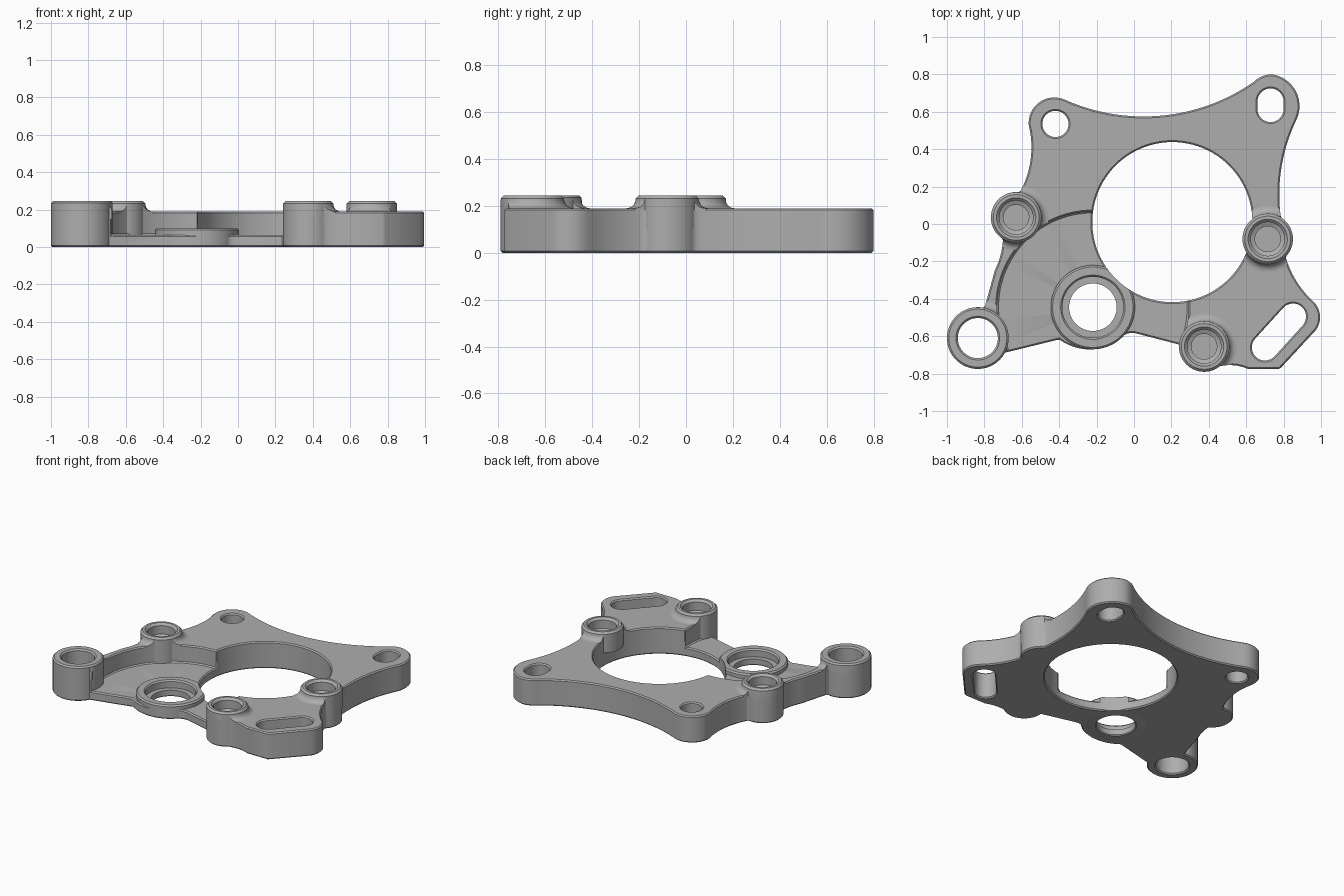
import bpy, bmesh, math
from mathutils import Vector

if "Cube" in bpy.data.objects:
    bpy.data.objects.remove(bpy.data.objects["Cube"], do_unlink=True)

grey = bpy.data.materials.new("cast_grey")
grey.use_nodes = True
grey.diffuse_color = (0.42, 0.42, 0.42, 1)
grey.node_tree.nodes["Principled BSDF"].inputs["Base Color"].default_value = grey.diffuse_color

TOP, FLOOR, BOSS_TOP = 0.19, 0.065, 0.245
HOLE, RING, ANCHOR = (0.205, 0.01), (-0.22, -0.445), (-0.835, -0.61)
SMALL = [(-0.63, 0.035), (0.715, -0.08), (0.375, -0.655)]


def finish(name, bm):
    bmesh.ops.remove_doubles(bm, verts=bm.verts, dist=1e-4)
    bmesh.ops.recalc_face_normals(bm, faces=bm.faces)
    mesh = bpy.data.meshes.new(name)
    bm.to_mesh(mesh)
    bm.free()
    mesh.materials.append(grey)
    ob = bpy.data.objects.new(name, mesh)
    bpy.context.collection.objects.link(ob)
    return ob


def prism(name, pts, z0, z1):
    bm = bmesh.new()
    face = bm.faces.new([bm.verts.new((x, y, z0)) for x, y in pts])
    new = bmesh.ops.extrude_face_region(bm, geom=[face])["geom"]
    bmesh.ops.translate(bm, vec=(0, 0, z1 - z0),
                        verts=[v for v in new if isinstance(v, bmesh.types.BMVert)])
    return finish(name, bm)


def lathe(name, centre, profile, steps=72):
    bm = bmesh.new()
    vs = [bm.verts.new((r, 0, z)) for r, z in profile]
    es = [bm.edges.new(p) for p in zip(vs, vs[1:])]
    bmesh.ops.spin(bm, geom=vs + es, cent=(0, 0, 0), axis=(0, 0, 1),
                   angle=math.tau, steps=steps)
    bmesh.ops.translate(bm, vec=(*centre, 0), verts=bm.verts)
    return finish(name, bm)


def cylinder(centre, r, z0, z1=0.5):
    return lathe("cutter", centre, [(0, z0), (r, z0), (r, z1), (0, z1)], 96)


def slot(a, b, r):
    """Capsule-shaped cutter between two points."""
    a, b = Vector(a), Vector(b)
    base = math.atan2(*(b - a).yx)
    pts = []
    for c, off in ((b, -math.pi / 2), (a, math.pi / 2)):
        for i in range(17):
            t = base + off + math.pi * i / 16
            pts.append((c.x + r * math.cos(t), c.y + r * math.sin(t)))
    return prism("cutter", pts, -0.2, 0.5)


def bake(ob):
    dg = bpy.context.evaluated_depsgraph_get()
    mesh = bpy.data.meshes.new_from_object(ob.evaluated_get(dg))
    ob.modifiers.clear()
    ob.data = mesh


def boolean(ob, cutter, op="DIFFERENCE"):
    m = ob.modifiers.new("bool", "BOOLEAN")
    m.operation, m.object, m.solver = op, cutter, "EXACT"
    bake(ob)
    bpy.data.objects.remove(cutter, do_unlink=True)


def arc(a, m, b):
    """Points on the circle through a, m and b, leaving out a."""
    a, m, b = Vector(a), Vector(m), Vector(b)
    u, v = m - a, b - a
    d = 2 * (u.x * v.y - u.y * v.x)
    c = a + Vector((v.y * u.dot(u) - u.y * v.dot(v), u.x * v.dot(v) - v.x * u.dot(u))) / d
    r = (a - c).length
    t0, t1 = math.atan2(*(a - c).yx), math.atan2(*(b - c).yx)
    sweep = (t1 - t0) % math.tau
    if d < 0:
        sweep -= math.tau
    n = max(3, int(abs(sweep) * r / 0.03), int(abs(sweep) / 0.16))
    return [(c.x + r * math.cos(t0 + sweep * i / n), c.y + r * math.sin(t0 + sweep * i / n))
            for i in range(1, n + 1)]


# Plate outline: each step is a line (end) or an arc (middle, end)
steps = [
    [(.05, .575), (-.37, .665)], [(-.52, .64), (-.563, .53)],
    [(-.552, .35), (-.61, .17)], [(-.765, .035), (-.70, -.08)],
    [(-.713, -.165), (-.745, -.25)], [(-.772, -.35), (-.80, -.448)],
    [(-1.0, -.61), (-.745, -.748)], [(-.69, -.688)], [(-.40, -.617)],
    [(-.22, -.67), (-.08, -.621)], [(-.045, -.59), (0, -.582)], [(.243, -.645)],
    [(.345, -.787), (.46, -.76)], [(.53, -.755), (.61, -.775)], [(.78, -.775)],
    [(.97, -.57)], [(.995, -.50), (.965, -.42)], [(.865, -.30), (.81, -.175)],
    [(.85, -.08), (.785, .035)], [(.785, .28), (.865, .55)],
    [(.86, .72), (.74, .80)], [(.685, .79), (.64, .76)],
]
outline = [(.64, .76)]
for s in steps:
    outline += arc(outline[-1], *s) if len(s) == 2 else s
outline.pop()

# Main plate with round pocket, large bore and mounting holes
plate = prism("plate", outline, 0, TOP)
boolean(plate, cylinder(RING, 0.512, FLOOR))
boolean(plate, cylinder(HOLE, 0.428, -0.2))
boolean(plate, cylinder(RING, 0.178, -0.2))
boolean(plate, cylinder(ANCHOR, 0.14, -0.2))
boolean(plate, cylinder((-.42, .535), 0.07, -0.2))
boolean(plate, slot((.73, .615), (.73, .655), 0.07))
boolean(plate, slot((.85, -.495), (.70, -.66), 0.07))
for c in SMALL:
    boolean(plate, cylinder(c, 0.10, 0.11))
bev = plate.modifiers.new("chamfer", "BEVEL")
bev.width, bev.segments, bev.limit_method = 0.008, 1, "ANGLE"
bev.angle_limit, bev.use_clamp_overlap = math.radians(40), False
bake(plate)
parts = [plate]

# Small blind bosses
for name, c, z in zip(("left_rear_boss", "right_boss", "front_boss"), SMALL, (.012, .10, .012)):
    parts.append(lathe(name, c, [
        (0, z), (.135, z), (.135, .232), (.122, BOSS_TOP), (.105, BOSS_TOP), (.09, .23),
        (.09, .17), (.068, .16), (.068, .12), (0, .12)]))

# Tall corner boss with through hole
parts.append(lathe("corner_boss", ANCHOR, [
    (.115, 0), (.157, 0), (.165, .008), (.165, .235), (.155, BOSS_TOP), (.117, BOSS_TOP),
    (.107, .235), (.107, .008), (.115, 0)]))

# Bearing ring in the pocket
ring = lathe("bearing_ring", RING, [
    (.133, 0), (.195, 0), (.225, .012), (.225, .09), (.215, .10), (.172, .10), (.163, .09),
    (.163, .045), (.127, .045), (.127, .006), (.133, 0)])
boolean(ring, cylinder(HOLE, 0.428, -0.2))
parts.append(ring)

# Curved fillets where the bosses rise from the plate
for i, (c, r) in enumerate([(p, .135) for p in SMALL] + [(ANCHOR, .165)]):
    f = 0.04
    curve = [(r + f - f * math.sin(t), TOP + f - f * math.cos(t))
             for t in (k * math.pi / 12 for k in range(7))]
    loop = [(r - .02, .15), (r + f, .15)] + curve + [(r - .02, TOP + f), (r - .02, .15)]
    fillet = lathe("boss_fillet_%d" % (i + 1), c, loop)
    boolean(fillet, prism("cutter", outline, 0.1, 0.4), "INTERSECT")
    boolean(fillet, cylinder(RING, 0.512, FLOOR))
    boolean(fillet, cylinder(HOLE, 0.428, -0.2))
    parts.append(fillet)

bpy.ops.object.select_all(action="DESELECT")
for ob in parts:
    ob.select_set(True)
bpy.context.view_layer.objects.active = plate
bpy.ops.object.shade_smooth_by_angle(angle=math.radians(30))
